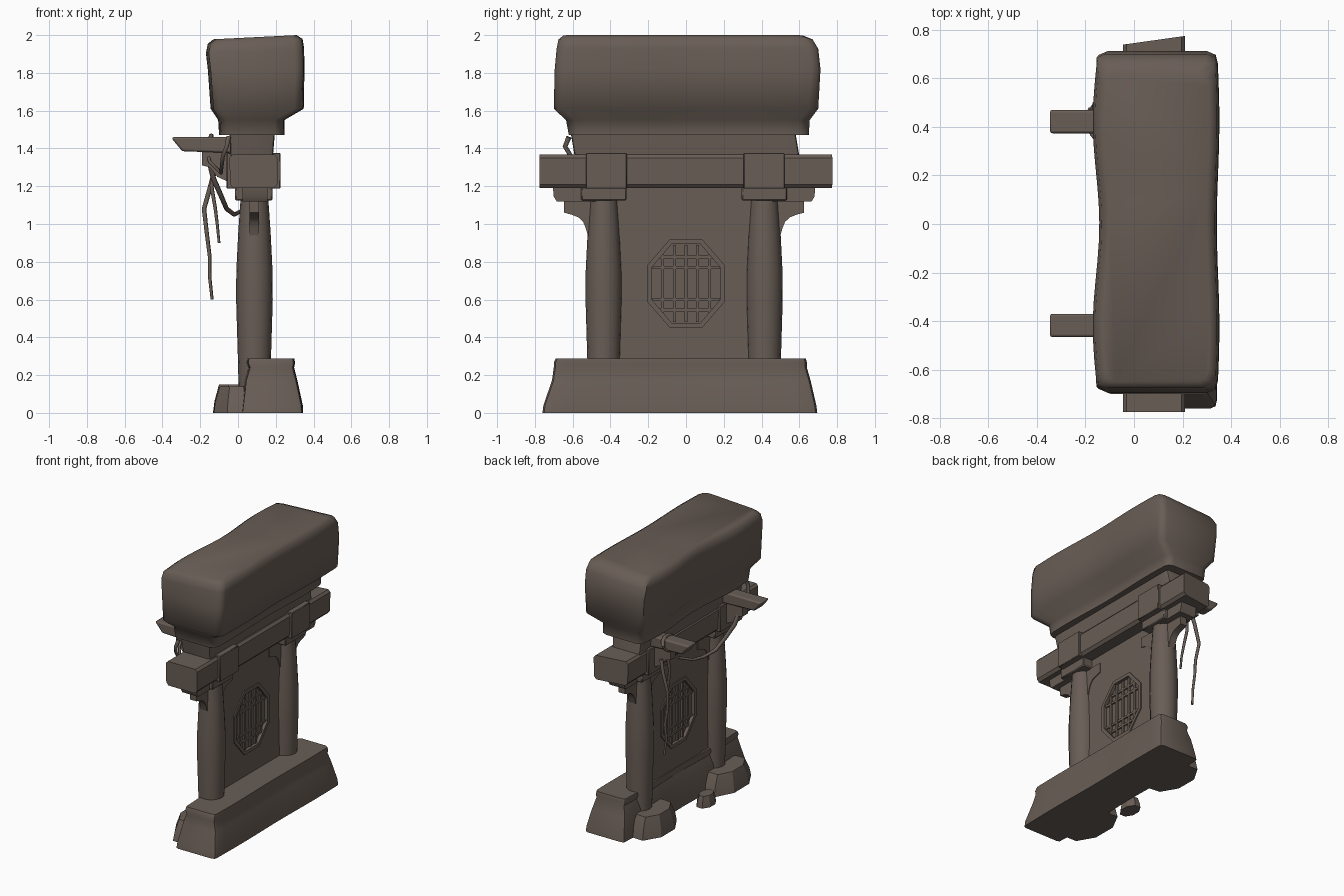
import bpy, bmesh, math, random

if "Cube" in bpy.data.objects:
    bpy.data.objects.remove(bpy.data.objects["Cube"])

random.seed(4)
stone = bpy.data.materials.new("weathered_brown_stone")
stone.diffuse_color = (0.14, 0.11, 0.092, 1)
stone.use_nodes = True
stone.node_tree.nodes["Principled BSDF"].inputs["Base Color"].default_value = stone.diffuse_color


def select_only(ob):
    bpy.ops.object.select_all(action="DESELECT")
    ob.select_set(True)
    bpy.context.view_layer.objects.active = ob


def finish(name, bm, bevel=0, segs=1, angle=30):
    bmesh.ops.recalc_face_normals(bm, faces=bm.faces)
    me = bpy.data.meshes.new(name)
    bm.to_mesh(me)
    bm.free()
    ob = bpy.data.objects.new(name, me)
    bpy.context.collection.objects.link(ob)
    me.materials.append(stone)
    if bevel:
        m = ob.modifiers.new("bevel", "BEVEL")
        m.width, m.segments = bevel, segs
    select_only(ob)
    bpy.ops.object.shade_smooth_by_angle(angle=math.radians(angle))
    return ob


def skin(bm, rings):
    vs = [[bm.verts.new(p) for p in r] for r in rings]
    n = len(vs[0])
    for a, b in zip(vs, vs[1:]):
        for i in range(n):
            bm.faces.new((a[i], a[(i + 1) % n], b[(i + 1) % n], b[i]))
    bm.faces.new(vs[0])
    bm.faces.new(vs[-1])


def box(name, x0, x1, y0, y1, z0, z1, bevel=0):
    bm = bmesh.new()
    skin(bm, [[(x0, y0, z), (x1, y0, z), (x1, y1, z), (x0, y1, z)] for z in (z0, z1)])
    return finish(name, bm, bevel)


def prism(name, pts, a, b, axis, bevel=0, segs=1, slant=0):
    """Extrude a profile: axis x takes (y, z) points, axis y takes (x, z) points."""
    bm = bmesh.new()
    skin(bm, [[(t, p, q) if axis == "x" else (p, t + slant * (p - .21) * (t > 0), q) for p, q in pts]
              for t in (a, b)])
    return finish(name, bm, bevel, segs)


def block(name, layers, c, wave=0, tilt=0, angle=35):
    """Worn stone: stacked chamfered rectangles (x0, x1, y0, y1, z) with wavy long sides."""
    bm, rings, steps = bmesh.new(), [], 16
    for x0, x1, y0, y1, z in layers:
        ys = [y0 + c + (y1 - y0 - 2 * c) * i / steps for i in range(steps + 1)]
        w = [wave * (0.5 - 0.5 * math.cos(y * 7.4)) for y in ys]
        pts = [(x1 - wave * .4 + k * .4, y) for y, k in zip(ys, w)]
        pts += [(x1 - c * .3, y1 - c * .3), (x1 - c, y1), (x0 + c, y1), (x0 + c * .3, y1 - c * .3)]
        pts += [(x0 + wave - k, y) for y, k in reversed(list(zip(ys, w)))]
        pts += [(x0 + c * .3, y0 + c * .3), (x0 + c, y0), (x1 - c, y0), (x1 - c * .3, y0 + c * .3)]
        rings.append([(x, y, z + tilt * (x - x1) * (z > 1.9)) for x, y in pts])
    skin(bm, rings)
    return finish(name, bm, angle=angle)


# Heavy roof stone and the neck below it
block("roof_stone", [(-.10, .245, -.62, .65, 1.47), (-.105, .245, -.635, .655, 1.55),
                     (-.145, .348, -.70, .70, 1.61), (-.16, .352, -.695, .712, 1.82),
                     (-.17, .35, -.685, .70, 1.93), (-.16, .342, -.675, .67, 1.98),
                     (-.13, .31, -.65, .62, 2.0)], .05, .027, .05, 60)
block("roof_neck", [(-.04, .185, -.59, .60, 1.36), (-.045, .195, -.61, .58, 1.48)], .015)

# Crossbeam with straps
prism("crossbeam", [(-.025, 1.19), (.19, 1.19), (.208, 1.21), (.21, 1.35), (.195, 1.367),
                    (-.03, 1.367), (-.045, 1.35), (-.042, 1.21)], -.775, .775, "y", slant=.14)
for y in (-.42, .415):
    box("beam_strap", -.06, .225, y - .11, y + .107, 1.187, 1.376, .004)

# Base plinth
block("base_plinth", [(.015, .345, -.76, .695, 0), (.02, .343, -.755, .69, .04),
                      (.035, .315, -.71, .66, .17), (.055, .297, -.70, .64, .24),
                      (.045, .302, -.70, .64, .265), (.05, .298, -.69, .635, .288)], .03, .012)


# Broken stones lying along the back of the plinth
def rubble(x0, x1, y0, y1, h):
    bm = bmesh.new()
    cx, cy, rx, ry = (x0 + x1) / 2, (y0 + y1) / 2, (x1 - x0) / 2, (y1 - y0) / 2
    jit = [random.uniform(.93, 1.03) for _ in range(8)]
    rings = []
    for z, s in ((0, 1), (h * .45, .93), (h, .74)):
        ring = []
        for i, k in enumerate(jit):
            a = (i + .5) * math.tau / 8
            u, v = math.cos(a) * 1.08, math.sin(a) * 1.08
            ring.append((cx + rx * s * k * u, cy + ry * s * k * v, z * (k if z < h else 1)))
        rings.append(ring)
    skin(bm, rings)
    finish("rubble", bm, angle=20)


rubble(-.14, .12, .19, .60, .15)
rubble(-.135, .12, -.69, -.24, .14)
rubble(-.13, -.02, -.21, -.05, .08)

# Columns, capitals and curved brackets
for y in (-.435, .415):
    bm = bmesh.new()
    skin(bm, [[(.087 + r * math.cos(i * math.tau / 16), y + r * math.sin(i * math.tau / 16), z)
               for i in range(16)]
              for z, r in ((.1, .083), (.3, .088), (.6, .097), (.75, .096), (.95, .086), (1.14, .073))])
    finish("column", bm)
    box("capital", -.015, .182, y - .12, y + .12, 1.125, 1.2, .006)
    out = 1 if y > 0 else -1
    prism("capital_arm", [(y, 1.2), (y, 1.12), (y + out * .25, 1.12),
                          (y + out * .265, 1.145), (y + out * .27, 1.2)], .025, .155, "x")
    for side in (-1, 1):
        arc = [(y + side * (.185 - .09 * math.sin(t)), .965 + .085 * math.cos(t))
               for t in (.2, .6, 1.0, 1.4)]
        prism("curved_bracket", [(y, 1.13), (y + side * .21, 1.13), (y + side * .21, 1.06)]
              + arc + [(y + side * .085, .94), (y, .94)], .06, .112, "x")


# Wall panel with an octagonal lattice window
def octagon(ry, rz):
    k = 1 / math.cos(math.pi / 8)
    return [(ry * k * math.cos(a), .685 + rz * k * math.sin(a))
            for a in (math.pi / 8 + i * math.pi / 4 for i in range(8))]


def plate_ring(name, outer, inner, x0, x1):
    bm = bmesh.new()
    n = len(outer)
    g = [[bm.verts.new((x, *p)) for p in pts]
         for x, pts in ((x0, outer), (x1, outer), (x1, inner), (x0, inner))]
    for k in range(4):
        a, b = g[k], g[(k + 1) % 4]
        for i in range(n):
            bm.faces.new((a[i], a[(i + 1) % n], b[(i + 1) % n], b[i]))
    return finish(name, bm)


wall = [(.43, .78), (.43, 1.2), (-.43, 1.2), (-.43, .78), (-.43, .58), (-.43, .2), (.43, .2), (.43, .58)]
plate_ring("wall_panel", wall, octagon(.185, .215), .066, .106)
plate_ring("window_frame", octagon(.205, .235), octagon(.18, .21), .058, .114)
prism("window_back", octagon(.186, .216), .081, .091, "x")
for i in range(-2, 3):
    h = .205 if abs(i) < 2 else .155
    box("lattice_upright", .068, .104, i * .062 - .008, i * .062 + .008, .685 - h, .685 + h)
for dz in (-.14, -.085, .085, .14):
    w = .178 if abs(dz) < .1 else .14
    box("lattice_rail", .07, .102, -w, w, .685 + dz - .008, .685 + dz + .008)

# Rafter stubs projecting at the back, each on a small bracket
for y in (-.418, .422):
    prism("rafter_stub", [(.02, 1.46), (-.35, 1.46), (-.345, 1.445), (-.295, 1.385), (.02, 1.375)],
          y - .048, y + .048, "y", .012, 2)
    prism("rafter_bracket", [(0, 1.39), (-.19, 1.39), (-.19, 1.31), (-.15, 1.30), (-.11, 1.25), (0, 1.2)],
          y - .03, y + .03, "y")


# Hanging vines
def vine(pts, r=.012):
    cu = bpy.data.curves.new("vine", "CURVE")
    cu.dimensions = "3D"
    cu.bevel_depth, cu.bevel_resolution, cu.use_fill_caps = r, 1, True
    sp = cu.splines.new("POLY")
    sp.points.add(len(pts) - 1)
    for i, (p, q) in enumerate(zip(sp.points, pts)):
        p.co = (*q, 1)
        p.radius = 1 - .5 * i / len(pts)
    ob = bpy.data.objects.new("vine", cu)
    bpy.context.collection.objects.link(ob)
    cu.materials.append(stone)
    select_only(ob)
    bpy.ops.object.convert(target="MESH")


vine([(-.12, .46, 1.30), (-.14, .47, 1.22), (-.18, .47, 1.08), (-.165, .45, .95),
      (-.15, .46, .83), (-.15, .44, .72), (-.137, .45, .60)], .014)
vine([(-.13, .40, 1.30), (-.14, .39, 1.2), (-.12, .38, 1.08), (-.11, .37, 1.0), (-.10, .37, .90)])
vine([(-.16 + .02 * math.sin(t), .425 + .07 * math.cos(t), 1.42 + .05 * math.sin(t))
      for t in (i * math.tau / 10 for i in range(11))], .014)
vine([(-.05, -.62, 1.46), (-.06, -.64, 1.41), (-.08, -.61, 1.36), (-.09, -.55, 1.27), (-.15, -.47, 1.33),
      (-.16, -.42, 1.37)], .014)
vine([(-.16, -.42, 1.37), (-.13, -.38, 1.24), (-.09, -.33, 1.15), (-.06, -.26, 1.08), (-.02, -.18, 1.05),
      (.0, -.08, 1.06), (.06, .0, 1.09)], .016)
